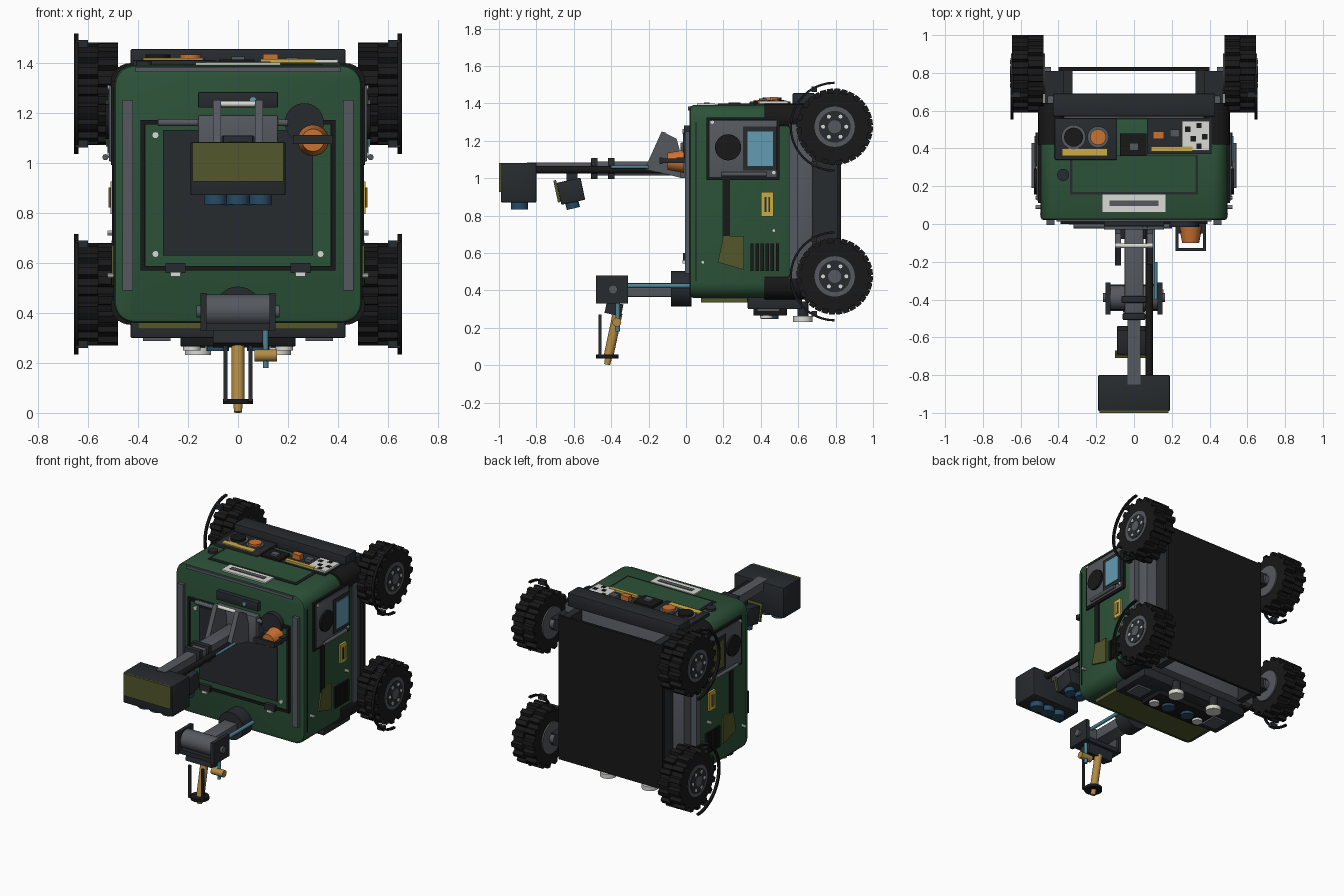
import bpy, bmesh
from math import sin, cos, pi, radians
from mathutils import Vector, Matrix

def mat(name, c):
    m = bpy.data.materials.new(name)
    m.diffuse_color = (*c, 1)
    return m

GREEN = mat("green paint", (0.025, 0.085, 0.04))
BLACK = mat("black rubber", (0.009, 0.009, 0.009))
DARK = mat("dark metal", (0.02, 0.024, 0.028))
GREY = mat("steel grey", (0.09, 0.1, 0.115))
OLIVE = mat("olive", (0.085, 0.095, 0.025))
ORANGE = mat("orange", (0.6, 0.17, 0.03))
GOLD = mat("gold", (0.45, 0.26, 0.06))
YELLOW = mat("yellow", (0.6, 0.42, 0.06))
SCREEN = mat("screen blue", (0.13, 0.33, 0.45))
LENS = mat("lens blue", (0.02, 0.07, 0.13))
WHITE = mat("off white", (0.7, 0.7, 0.66))
TEAL = mat("teal hose", (0.07, 0.24, 0.32))

def finish(name, bm, m):
    bmesh.ops.recalc_face_normals(bm, faces=bm.faces)
    me = bpy.data.meshes.new(name)
    bm.to_mesh(me)
    bm.free()
    o = bpy.data.objects.new(name, me)
    bpy.context.collection.objects.link(o)
    me.materials.append(m)
    return o

def box(name, x, y, z, m, bev=0.0, tilt=0, round_y=0.0):
    """Box from three (min, max) ranges; round_y rounds the edges along y; tilt turns about x."""
    bm = bmesh.new()
    bmesh.ops.create_cube(bm, size=1)
    size = Vector((x[1]-x[0], y[1]-y[0], z[1]-z[0]))
    bmesh.ops.scale(bm, vec=size, verts=bm.verts)
    if round_y:
        es = [e for e in bm.edges if abs(e.verts[0].co.y - e.verts[1].co.y) > 1e-4]
        bmesh.ops.bevel(bm, geom=es, offset=round_y, segments=5, profile=0.5, affect='EDGES')
    if bev:
        es = [e for e in bm.edges if e.calc_face_angle(0) > 0.6]
        bmesh.ops.bevel(bm, geom=es, offset=bev, segments=2, profile=0.5, affect='EDGES')
    c = Vector((sum(x)/2, sum(y)/2, sum(z)/2))
    bm.transform(Matrix.Translation(c) @ Matrix.Rotation(radians(tilt), 4, 'X'))
    return finish(name, bm, m)

def cyl(name, a, b, r, m, r2=None, seg=24):
    a, b = Vector(a), Vector(b)
    d = b - a
    bm = bmesh.new()
    bmesh.ops.create_cone(bm, cap_ends=True, segments=seg, radius1=r, radius2=r if r2 is None else r2, depth=d.length)
    bm.transform(Matrix.Translation((a+b)/2) @ d.to_track_quat('Z', 'Y').to_matrix().to_4x4())
    return finish(name, bm, m)

def prism(name, yz, x, m):
    """Extrudes a (y, z) profile over an x range."""
    bm = bmesh.new()
    f = bm.faces.new([bm.verts.new((x[0], p[0], p[1])) for p in yz])
    ext = bmesh.ops.extrude_face_region(bm, geom=[f])
    bmesh.ops.translate(bm, vec=(x[1]-x[0], 0, 0), verts=[v for v in ext['geom'] if isinstance(v, bmesh.types.BMVert)])
    return finish(name, bm, m)

def sx(s, a, b):
    return tuple(sorted((s*a, s*b)))

def frame_y(name, x, z, y, w, m):
    """Rectangular frame facing front."""
    for zz in ((z[0], z[0]+w), (z[1]-w, z[1])):
        box(name + "_rail", x, y, zz, m)
    for xx in ((x[0], x[0]+w), (x[1]-w, x[1])):
        box(name + "_post", xx, y, (z[0]+w, z[1]-w), m)

# main body and chassis
box("body_shell", (-0.495, 0.495), (0.02, 0.56), (0.36, 1.39), GREEN, 0.018, round_y=0.08)
box("chassis", (-0.46, 0.46), (0.54, 0.68), (0.37, 1.37), GREY, 0.01)
box("back_plate", (-0.4, 0.4), (0.81, 0.83), (0.36, 1.36), BLACK)
for s in (-1, 1):
    box("back_rail", sx(s, 0.325, 0.375), (0.67, 0.815), (0.36, 1.36), DARK)
    box("side_post", sx(s, 0.455, 0.5), (0.55, 0.6), (0.42, 1.33), GREY)
    for z in (0.43, 1.32):
        cyl("corner_guard", (s*0.43, 0.42, z), (s*0.43, 0.64, z), 0.078, BLACK)
box("top_bumper", (-0.43, 0.43), (0.57, 0.69), (1.36, 1.455), DARK, 0.008)

# wheels, each with two staggered rows of lugs, rim, bolts and thin fender
for s in (-1, 1):
    for cz in (0.475, 1.275):
        cy, n = 0.795, 16
        cyl("tyre", (s*0.485, cy, cz), (s*0.637, cy, cz), 0.182, BLACK, seg=32)
        for k, (a, b) in enumerate(((0.48, 0.56), (0.56, 0.645))):
            pts = []
            for i in range(n):
                for f, r in ((0, 0.18), (0.12, 0.205), (0.5, 0.205), (0.62, 0.18)):
                    t = (i + f + k*0.5) * 2*pi/n
                    pts.append((cy + r*cos(t), cz + r*sin(t)))
            prism("tyre_lugs", pts, sx(s, a, b), BLACK)
        cyl("rim", (s*0.47, cy, cz), (s*0.65, cy, cz), 0.108, GREY, seg=32)
        cyl("rim_dish", (s*0.64, cy, cz), (s*0.653, cy, cz), 0.085, DARK, seg=32)
        cyl("hub", (s*0.44, cy, cz), (s*0.656, cy, cz), 0.035, GREY)
        for i in range(6):
            t = i*pi/3
            y, z = cy + 0.062*cos(t), cz + 0.062*sin(t)
            cyl("wheel_bolt", (s*0.64, y, z), (s*0.656, y, z), 0.011, WHITE, seg=8)
        box("suspension_arm", sx(s, 0.37, 0.475), (0.63, 0.81), (cz-0.04, cz+0.04), DARK)
        arc = [(r, pi/2 + pi*i/20) for r, o in ((0.241, range(21)), (0.229, range(20, -1, -1))) for i in o]
        prism("fender", [(cy + r*cos(t), cz + r*sin(t)) for r, t in arc], sx(s, 0.637, 0.655), BLACK)
        for e in (-1, 1):
            box("fender_bracket", sx(s, 0.60, 0.65), (0.67, 0.7), (cz+e*0.2-0.015, cz+e*0.2+0.015), DARK)

# front face: framed door, side strips, hinges, status bar
frame_y("door_frame", (-0.39, 0.39), (0.57, 1.17), (0.0, 0.03), 0.018, BLACK)
box("door_panel", (-0.37, 0.37), (0.008, 0.03), (0.588, 1.152), GREEN)
box("door_inset", (-0.3, 0.3), (0.0, 0.03), (0.63, 1.13), DARK)
for s in (-1, 1):
    box("front_strip", sx(s, 0.42, 0.462), (-0.005, 0.03), (0.49, 1.25), GREY)
    box("door_hinge", sx(s, 0.21, 0.29), (-0.015, 0.02), (0.56, 0.6), DARK)
    box("hinge_pin", sx(s, 0.23, 0.27), (-0.018, 0.01), (0.545, 0.562), WHITE)
    for z in (0.635, 1.11):
        cyl("door_bolt", (s*0.33, 0.02, z), (s*0.33, -0.002, z), 0.014, WHITE, seg=12)
box("front_top_strip", (-0.41, 0.41), (0.012, 0.05), (1.362, 1.382), GREY)
cyl("door_bar", (-0.32, -0.01, 1.16), (0.2, -0.01, 1.16), 0.014, GREY)
box("status_bar", (-0.16, 0.16), (-0.012, 0.03), (1.22, 1.282), DARK, 0.005)
cyl("status_light", (0.06, 0, 1.25), (0.06, -0.02, 1.25), 0.014, SCREEN)

# beacon with cage
cyl("beacon_plate", (0.265, 0.03, 1.16), (0.265, -0.015, 1.16), 0.078, DARK, seg=32)
box("beacon_shelf", (0.22, 0.38), (-0.05, 0.02), (1.08, 1.11), DARK)
cyl("beacon", (0.3, -0.01, 1.09), (0.3, -0.1, 1.09), 0.062, ORANGE, 0.045)
for x in (0.228, 0.372):
    box("beacon_cage_arm", (x-0.008, x+0.008), (-0.14, 0.02), (1.08, 1.105), DARK)
box("beacon_cage_bar", (0.22, 0.38), (-0.142, -0.126), (1.075, 1.11), DARK)

# upper arm: base, gussets, beam, collars, cable
box("arm_base", (-0.16, 0.16), (-0.03, 0.02), (1.0, 1.19), GREY, 0.006)
for s in (-1, 1):
    prism("arm_gusset", [(-0.22, 1.05), (-0.13, 1.25), (-0.05, 1.21), (-0.02, 1.1), (-0.02, 1.0)], sx(s, 0.068, 0.1), GREY)
cyl("gusset_pin", (-0.1, -0.115, 1.235), (0.1, -0.115, 1.235), 0.012, WHITE)
box("arm_sleeve", (-0.05, 0.05), (-0.5, -0.02), (1.015, 1.09), GREY, 0.005)
box("arm_beam", (-0.035, 0.035), (-0.85, -0.45), (1.025, 1.085), GREY)
for y, w in ((-0.49, 0.06), (-0.4, 0.066)):
    box("arm_collar", (-w, w), (y-0.018, y+0.018), (0.995, 1.108), DARK, 0.005)
cyl("arm_cable", (0.08, -0.82, 1.045), (0.08, -0.02, 1.045), 0.02, BLACK)
cyl("arm_hose", (0.115, -0.4, 1.06), (0.115, -0.2, 1.06), 0.009, TEAL)

# camera head and secondary tilted camera
box("camera_head", (-0.19, 0.19), (-0.99, -0.8), (0.87, 1.082), DARK, 0.006)
box("camera_face", (-0.182, 0.182), (-1.0, -0.985), (0.925, 1.08), OLIVE)
for x in (-0.09, 0, 0.09):
    cyl("head_lens", (x, -0.89, 0.88), (x, -0.89, 0.832), 0.046, LENS)
box("camera_hanger", (-0.03, 0.03), (-0.64, -0.58), (0.97, 1.04), DARK)
box("small_camera", (-0.09, 0.09), (-0.68, -0.55), (0.87, 0.99), DARK, 0.005, tilt=12)
box("small_camera_face", (-0.1, 0.1), (-0.697, -0.682), (0.87, 0.99), OLIVE, tilt=12)
for x in (-0.045, 0.045):
    cyl("small_camera_lens", (x, -0.612, 0.88), (x, -0.602, 0.838), 0.036, LENS)

# lower arm with motor block
cyl("lower_mount", (0, 0.03, 0.41), (0, -0.08, 0.41), 0.095, DARK, seg=32)
box("lower_beam", (-0.05, 0.05), (-0.33, -0.03), (0.365, 0.44), GREY, 0.005)
cyl("motor_drum", (-0.13, -0.39, 0.41), (0.13, -0.39, 0.41), 0.064, GREY, seg=32)
for s in (-1, 1):
    box("motor_plate", sx(s, 0.125, 0.15), (-0.48, -0.31), (0.33, 0.48), DARK)
    cyl("motor_cap", (s*0.14, -0.39, 0.405), (s*0.165, -0.39, 0.405), 0.024, GREY)
box("motor_base", (-0.13, 0.13), (-0.46, -0.32), (0.33, 0.36), DARK)
box("probe_clamp", (-0.1, 0.1), (-0.43, -0.34), (0.27, 0.335), DARK, tilt=-12)
cyl("lower_hose", (0.1, -0.32, 0.425), (0.1, 0.03, 0.425), 0.012, TEAL)

# soil probe, guard and side sampler
cyl("probe", (0, -0.365, 0.28), (0, -0.415, 0.045), 0.026, GOLD)
cyl("probe_tip", (0, -0.41, 0.06), (0, -0.422, 0.003), 0.02, GOLD, 0.016)
cyl("probe_foot", (0, -0.42, 0.036), (0, -0.42, 0.056), 0.06, BLACK)
for x in (-0.05, 0.05):
    box("probe_guard", (x-0.008, x+0.008), (-0.468, -0.452), (0.045, 0.27), DARK)
cyl("sampler", (0.065, -0.37, 0.23), (0.155, -0.37, 0.23), 0.024, GOLD)
cyl("sampler_rod", (0.11, -0.365, 0.18), (0.11, -0.365, 0.35), 0.011, TEAL)

# top deck: control panel, hatch, handle, marker plate
T = 1.385
box("control_panel", (-0.42, -0.09), (0.34, 0.56), (T, 1.41), DARK, 0.004)
for x, r, m in ((-0.32, 0.05, BLACK), (-0.19, 0.042, ORANGE)):
    cyl("knob_ring", (x, 0.46, 1.4), (x, 0.46, 1.418), r+0.015, GREY)
    cyl("knob", (x, 0.46, 1.4), (x, 0.46, 1.432), r, m)
box("control_strip", (-0.38, -0.14), (0.36, 0.4), (1.4, 1.418), YELLOW)
box("socket", (-0.075, 0.065), (0.36, 0.48), (T, 1.412), BLACK)
box("socket_plug", (-0.025, 0.025), (0.39, 0.43), (1.4, 1.425), GREY)
box("switch_panel", (0.07, 0.41), (0.37, 0.56), (T, 1.4), DARK)
box("switch_block", (0.1, 0.16), (0.45, 0.49), (1.39, 1.435), ORANGE)
box("switch_lever", (0.19, 0.24), (0.46, 0.5), (1.39, 1.42), GREY)
box("switch_strip", (0.09, 0.31), (0.385, 0.41), (1.39, 1.415), YELLOW)
box("marker_plate", (0.255, 0.4), (0.39, 0.545), (1.39, 1.412), WHITE)
for x, y in ((0.27, 0.5), (0.33, 0.52), (0.36, 0.46), (0.3, 0.45), (0.33, 0.41)):
    box("marker_square", (x, x+0.028), (y-0.012, y+0.016), (1.4, 1.414), BLACK)
box("hatch_rim", (-0.34, 0.34), (0.155, 0.365), (T, 1.395), DARK)
box("hatch_lid", (-0.325, 0.325), (0.17, 0.365), (T, 1.399), GREEN)
box("lift_handle", (-0.17, 0.17), (0.06, 0.155), (T, 1.4), WHITE)
box("lift_handle_slot", (-0.13, 0.13), (0.095, 0.125), (T, 1.404), GREY)
cyl("fuel_cap", (-0.375, 0.26, T), (-0.375, 0.26, 1.405), 0.032, DARK)

# side walls, mirrored
for s in (-1, 1):
    def side(name, y, z, depth, m, bev=0.0):
        return box(name, sx(s, 0.48, depth), y, z, m, bev)
    side("side_panel_rim", (0.11, 0.5), (0.99, 1.325), 0.508, BLACK)
    side("side_panel", (0.125, 0.485), (1.005, 1.31), 0.516, GREY, 0.004)
    cyl("speaker", (s*0.5, 0.225, 1.165), (s*0.53, 0.225, 1.165), 0.07, BLACK, seg=32)
    side("display_frame", (0.305, 0.485), (1.04, 1.275), 0.522, DARK)
    side("display", (0.33, 0.465), (1.065, 1.25), 0.528, SCREEN if s > 0 else OLIVE)
    cyl("side_handle", (s*0.53, 0.19, 1.022), (s*0.53, 0.43, 1.022), 0.012, GREY)
    side("dark_strip", (0.195, 0.235), (0.63, 0.99), 0.503, BLACK)
    prism("olive_panel", [(0.17, 0.55), (0.31, 0.51), (0.31, 0.69), (0.2, 0.69)], sx(s, 0.48, 0.506), OLIVE)
    side("latch_frame", (0.4, 0.468), (0.795, 0.925), 0.51, YELLOW)
    side("latch_recess", (0.42, 0.45), (0.82, 0.9), 0.513, DARK)
    side("latch_bar", (0.43, 0.44), (0.82, 0.9), 0.518, YELLOW)
    for i in range(6):
        side("vent_slat", (0.345+i*0.027, 0.362+i*0.027), (0.505, 0.65), 0.508, BLACK)
    side("side_seam", (0.05, 0.056), (0.45, 1.3), 0.498, BLACK)
    for y, z in ((0.09, 0.55), (0.47, 0.72), (0.14, 1.3), (0.47, 1.03)):
        cyl("side_bolt", (s*0.49, y, z), (s*0.522, y, z), 0.01, WHITE, seg=10)

# underside: skid, sensor tray, lenses and discs
box("olive_skid", (-0.4, 0.4), (0.08, 0.34), (0.335, 0.37), OLIVE)
box("sensor_tray", (-0.43, 0.43), (0.33, 0.62), (0.3, 0.37), DARK, 0.006)
box("sensor_unit", (-0.23, 0.23), (0.36, 0.54), (0.265, 0.31), BLACK, 0.006)
for s in (-1, 1):
    box("tray_light", sx(s, 0.27, 0.38), (0.38, 0.5), (0.288, 0.31), GREY)
    cyl("under_lens", (s*0.08, 0.45, 0.28), (s*0.08, 0.45, 0.248), 0.045, LENS)
    cyl("under_disc_stem", (s*0.16, 0.625, 0.34), (s*0.16, 0.625, 0.25), 0.03, DARK)
    cyl("under_disc", (s*0.16, 0.625, 0.262), (s*0.16, 0.625, 0.232), 0.052, WHITE)
    cyl("under_cap", (s*0.185, 0.43, 0.28), (s*0.185, 0.43, 0.25), 0.035, WHITE)

# smooth shading on curved parts, sharp edges kept
for o in bpy.data.objects:
    o.select_set(True)
bpy.context.view_layer.objects.active = bpy.data.objects["body_shell"]
bpy.ops.object.shade_smooth_by_angle(angle=radians(30))
